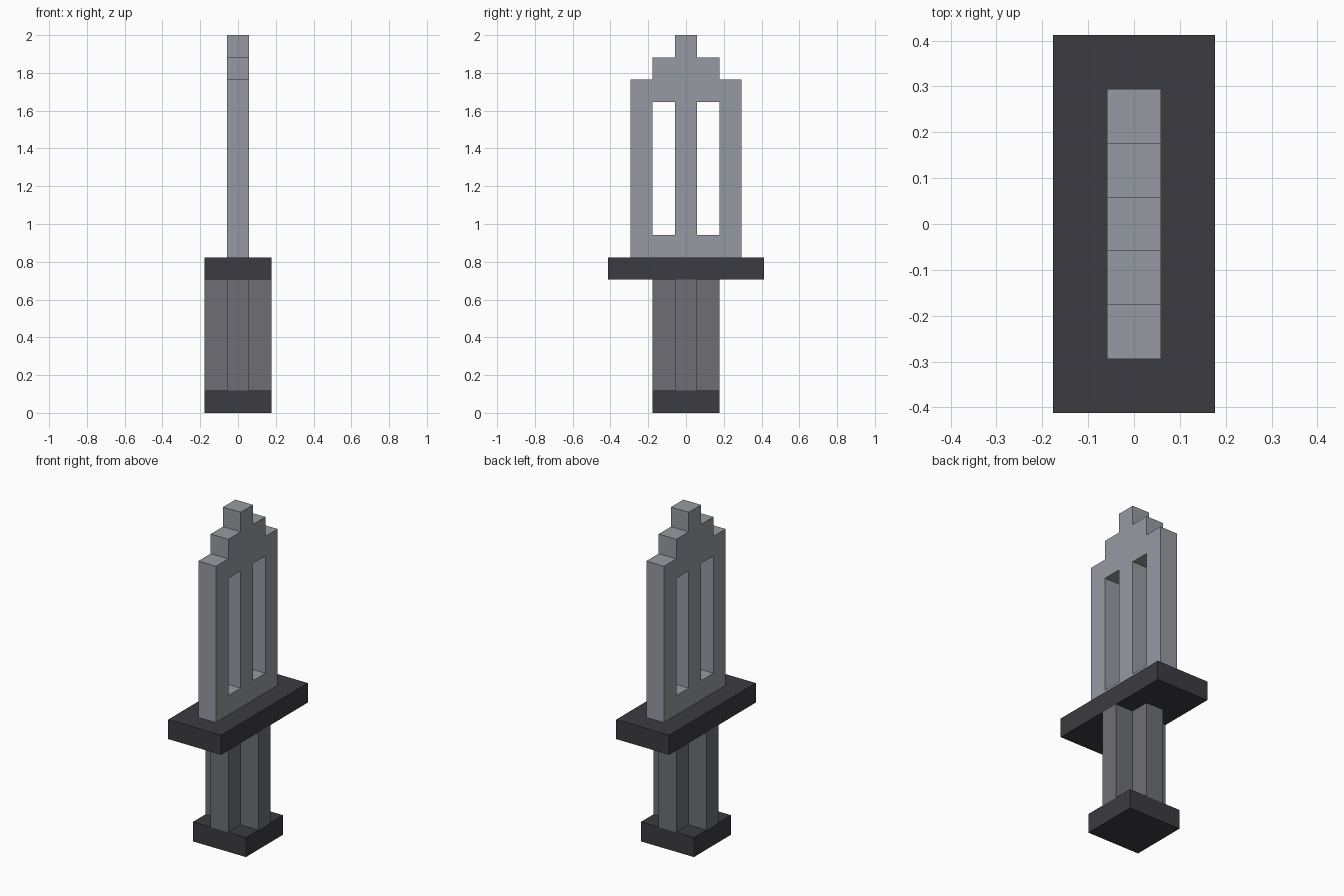
import bpy
import bmesh
from mathutils import Vector

cube = bpy.data.objects.get("Cube")
if cube:
    bpy.data.objects.remove(cube, do_unlink=True)

U = 2 / 17  # one block; the sword is 17 blocks tall


def material(name, srgb):
    lin = [((c / 255 + 0.055) / 1.055) ** 2.4 for c in srgb] + [1.0]
    mat = bpy.data.materials.new(name)
    mat.use_nodes = True
    mat.diffuse_color = lin
    bsdf = mat.node_tree.nodes["Principled BSDF"]
    bsdf.inputs["Base Color"].default_value = lin
    bsdf.inputs["Roughness"].default_value = 0.8
    return mat


blade_grey = material("blade grey", (150, 154, 161))
grip_grey = material("grip grey", (110, 111, 116))
dark_grey = material("dark grey", (60, 59, 65))


def slab(name, mat, a_cuts, b_cuts, axes, start, depth, keep=lambda i, j: True):
    """Fill kept cells of a block grid on two axes, then extrude along the third."""
    a_axis, b_axis, c_axis = axes
    bm = bmesh.new()

    def point(a, b):
        p = Vector()
        p[a_axis], p[b_axis], p[c_axis] = a * U, b * U, start * U
        return p

    for i in range(len(a_cuts) - 1):
        for j in range(len(b_cuts) - 1):
            if keep(i, j):
                a0, a1, b0, b1 = a_cuts[i], a_cuts[i + 1], b_cuts[j], b_cuts[j + 1]
                corners = ((a0, b0), (a1, b0), (a1, b1), (a0, b1))
                bm.faces.new([bm.verts.new(point(*c)) for c in corners])
    bmesh.ops.remove_doubles(bm, verts=bm.verts, dist=1e-5)
    ext = bmesh.ops.extrude_face_region(bm, geom=bm.faces[:], use_keep_orig=True)
    shift = Vector()
    shift[c_axis] = depth * U
    moved = [g for g in ext["geom"] if isinstance(g, bmesh.types.BMVert)]
    bmesh.ops.translate(bm, verts=moved, vec=shift)
    bmesh.ops.recalc_face_normals(bm, faces=bm.faces)
    mesh = bpy.data.meshes.new(name)
    bm.to_mesh(mesh)
    bm.free()
    mesh.materials.append(mat)
    obj = bpy.data.objects.new(name, mesh)
    bpy.context.collection.objects.link(obj)
    return obj


X, Y, Z = 0, 1, 2
three = [-1.5, -0.5, 0.5, 1.5]

# Square pommel and wide crossguard
slab("pommel", dark_grey, [-1.5, 1.5], [-1.5, 1.5], (X, Y, Z), 0, 1)
slab("crossguard", dark_grey, [-1.5, 1.5], [-3.5, 3.5], (X, Y, Z), 6, 1)

# Grip with a plus-shaped cross-section
slab("grip", grip_grey, three, three, (X, Y, Z), 1, 5,
     lambda i, j: i == 1 or j == 1)


# Blade: stepped tip and two long slots
def in_blade(i, j):
    side = abs(i - 2)          # columns away from the centre
    if j == 1:                 # slot row
        return side != 1
    return j + side <= 4 if j >= 3 else True


slab("blade", blade_grey, [-2.5, -1.5, -0.5, 0.5, 1.5, 2.5],
     [7, 8, 14, 15, 16, 17], (Y, Z, X), -0.5, 1, in_blade)
